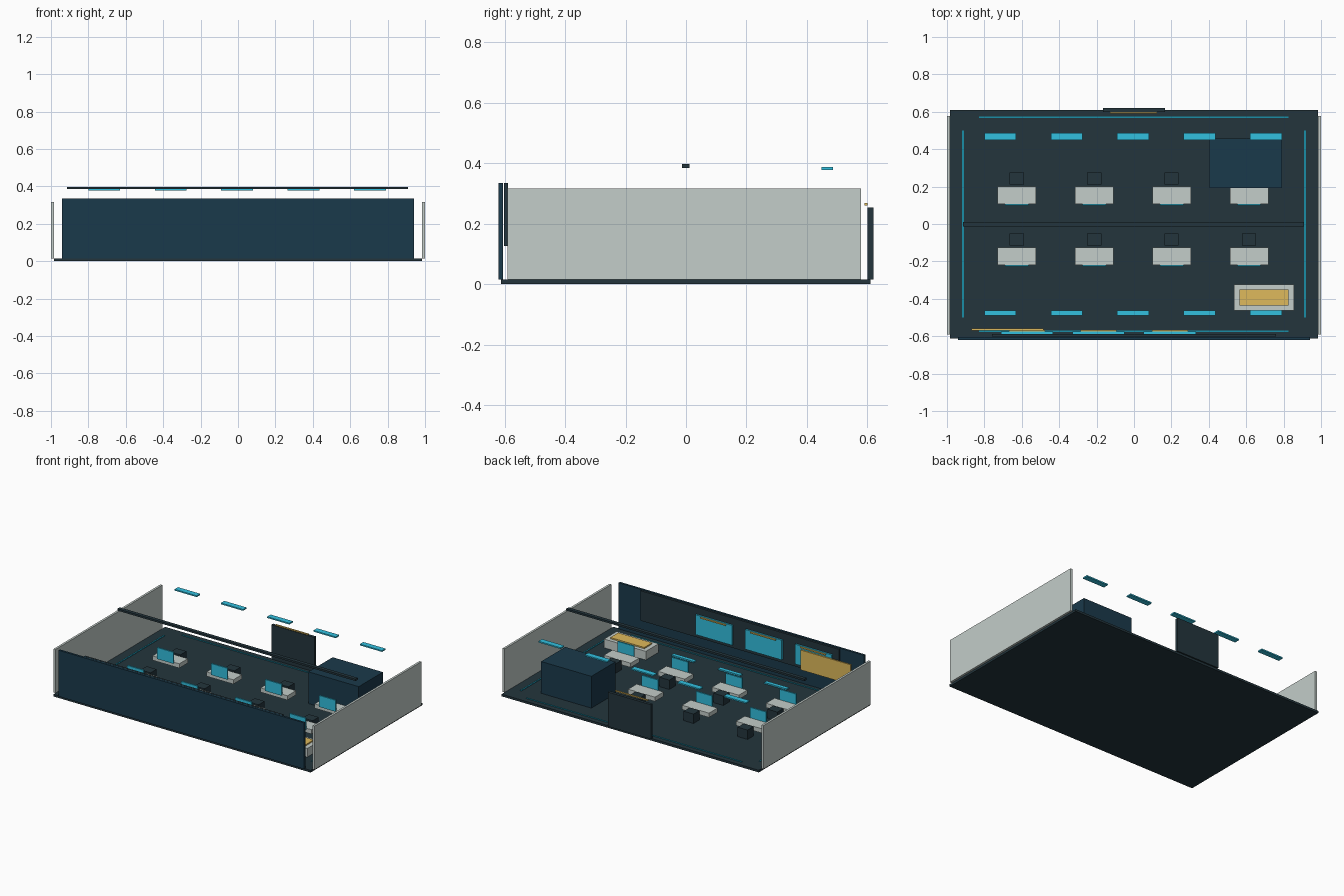
import bpy

if "Cube" in bpy.data.objects:
    bpy.data.objects.remove(bpy.data.objects["Cube"])


def material(name, rgb):
    mat = bpy.data.materials.new(name)
    mat.diffuse_color = [(c / 255) ** 2.2 for c in rgb] + [1]
    mat.use_nodes = True
    mat.node_tree.nodes["Principled BSDF"].inputs["Base Color"].default_value = mat.diffuse_color
    return mat


DARK = material("charcoal", (40, 56, 63))
NAVY = material("navy", (32, 60, 76))
PALE = material("pale_grey", (194, 204, 200))
CYAN = material("cyan", (53, 190, 222))
TEAL = material("teal", (32, 140, 165))
GOLD = material("gold", (222, 184, 92))


def box(name, x, y, z, mat):
    """Box from (min, max) ranges on each axis."""
    mid = [(a + b) / 2 for a, b in (x, y, z)]
    bpy.ops.mesh.primitive_cube_add(size=1, location=mid)
    ob = bpy.context.object
    ob.name = name
    ob.scale = [b - a for a, b in (x, y, z)]
    bpy.ops.object.transform_apply(location=False, rotation=False, scale=True)
    ob.data.materials.append(mat)
    return ob


def span(c, w):
    return (c - w / 2, c + w / 2)


F = 0.015  # floor top

# Room shell
box("floor", (-0.985, 0.985), (-0.612, 0.61), (0, F), DARK)
box("front_wall", (-0.94, 0.94), (-0.62, -0.605), (F, 0.335), NAVY)
box("display_backing", (-0.76, 0.76), (-0.602, -0.588), (0.127, 0.334), DARK)
for name, s in (("left", -1), ("right", 1)):
    box(name + "_wall", span(s * 0.9925, 0.015), (-0.59, 0.578), (F, 0.317), PALE)
    box(name + "_floor_line", span(s * 0.915, 0.01), (-0.5, 0.5), (F, 0.019), TEAL)

# Floor guide lines along front and back
for name, y in (("front", -0.573), ("back", 0.57)):
    box(name + "_floor_line", (-0.83, 0.825), span(y, 0.009), (F, 0.019), TEAL)

# Rear door with its lit sign strip
box("rear_door", (-0.165, 0.165), (0.6, 0.62), (F, 0.253), DARK)
box("door_sign_strip", (-0.127, 0.123), (0.591, 0.6), (0.26, 0.268), GOLD)

# Ceiling beam and light strips
box("ceiling_beam", (-0.915, 0.91), (-0.014, 0.011), (0.385, 0.398), DARK)
for i in range(5):
    x = -0.715 + i * 0.355
    box("ceiling_light", span(x, 0.17), (0.448, 0.486), (0.378, 0.387), CYAN)
    box("floor_light", span(x, 0.17), (-0.49, -0.463), (F, 0.024), CYAN)

# Wall displays with gold header strips, and a gold notice board
for i in range(3):
    x = 0.192 - i * 0.382
    box("wall_display", span(x, 0.28), (-0.588, -0.576), (0.15, 0.287), CYAN)
    box("display_header", span(x, 0.192), (-0.576, -0.566), (0.276, 0.284), GOLD)
box("notice_board", (-0.868, -0.485), (-0.57, -0.56), (0.13, 0.267), GOLD)

# Eight workstations: desk, monitor on the front edge, stool behind
for y in (0.153, -0.173):
    for i in range(4):
        x = -0.627 + i * 0.414
        box("desk", span(x, 0.206), span(y, 0.094), (0.045, 0.075), PALE)
        box("monitor", span(x, 0.125), span(y - 0.05, 0.01), (0.068, 0.147), CYAN)
        box("stool", span(x, 0.076), span(y + 0.09, 0.066), (F, 0.08), DARK)

# Equipment cabinet and planning table
box("cabinet", (0.405, 0.79), (0.193, 0.457), (F, 0.235), NAVY)
box("planning_table", (0.535, 0.855), (-0.463, -0.324), (F, 0.075), PALE)
box("table_inlay", (0.565, 0.825), (-0.436, -0.35), (0.075, 0.084), GOLD)
